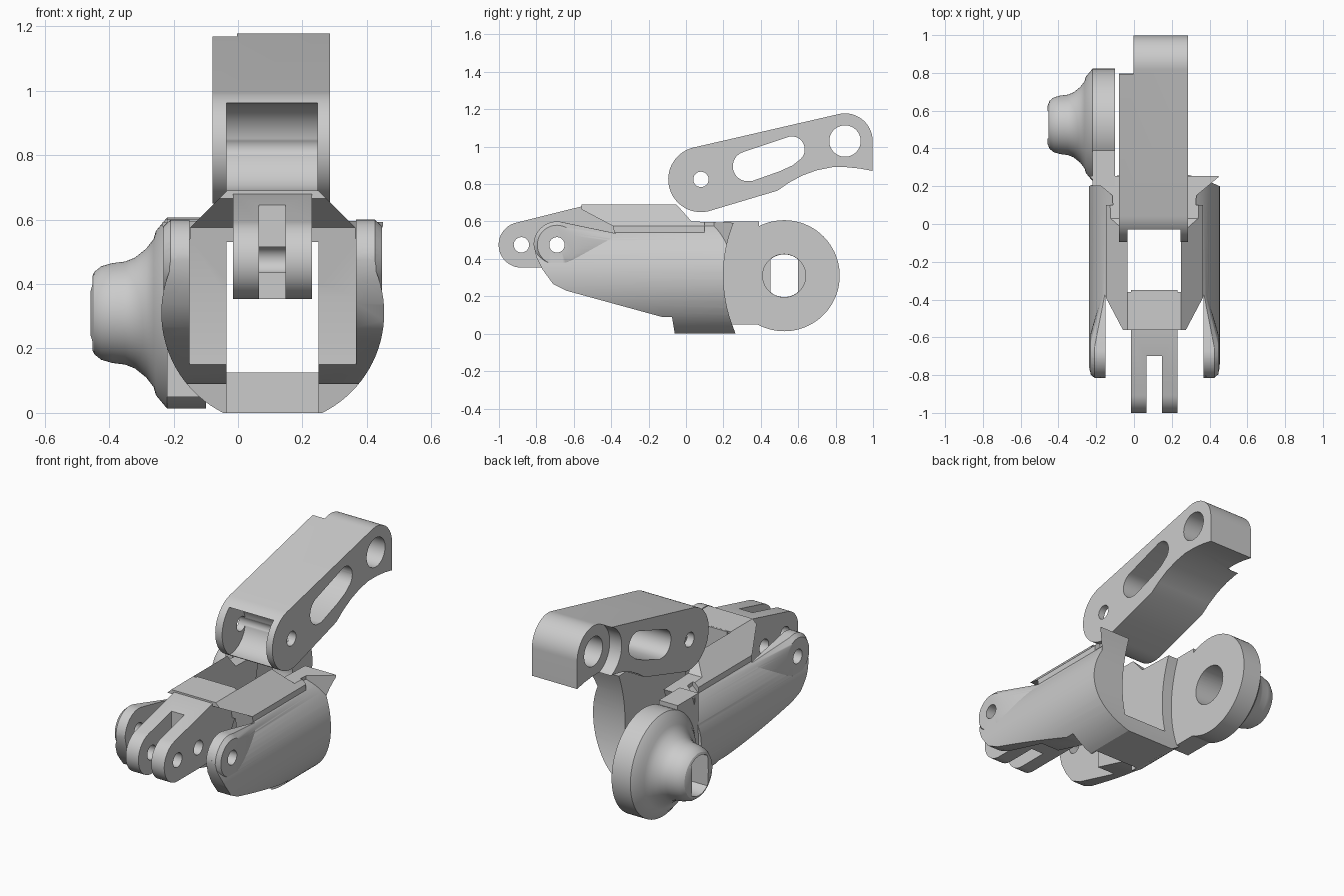
import bpy, bmesh, math
from mathutils import Vector

if "Cube" in bpy.data.objects:
    bpy.data.objects.remove(bpy.data.objects["Cube"], do_unlink=True)

grey = bpy.data.materials.new("plain_grey")
grey.use_nodes = True
grey.diffuse_color = (0.6, 0.6, 0.6, 1)
grey.node_tree.nodes["Principled BSDF"].inputs["Base Color"].default_value = (0.6, 0.6, 0.6, 1)
MID = 0.108  # mirror plane of the body


def finish(name, bm):
    bmesh.ops.recalc_face_normals(bm, faces=bm.faces)
    mesh = bpy.data.meshes.new(name)
    bm.to_mesh(mesh)
    bm.free()
    mesh.materials.append(grey)
    ob = bpy.data.objects.new(name, mesh)
    bpy.context.collection.objects.link(ob)
    return ob


def place(axis, d, p):
    return {"x": (d, p[0], p[1]), "y": (p[0], d, p[1]), "z": (p[0], p[1], d)}[axis]


def prism(name, axis, pts, a, b):
    bm = bmesh.new()
    low, high = [[bm.verts.new(place(axis, d, p)) for p in pts] for d in (a, b)]
    bm.faces.new(low)
    bm.faces.new(high)
    for i in range(len(pts)):
        j = (i + 1) % len(pts)
        bm.faces.new((low[i], low[j], high[j], high[i]))
    return finish(name, bm)


def arc(c, r, start=0, end=360, n=48):
    full = end - start == 360
    angles = [math.radians(start + (end - start) * i / (n if full else n - 1)) for i in range(n)]
    return [(c[0] + r * math.cos(t), c[1] + r * math.sin(t)) for t in angles]


def box(name, x, y, z):
    return prism(name, "x", [(y[0], z[0]), (y[1], z[0]), (y[1], z[1]), (y[0], z[1])], *x)


def combine(ob, other, op):
    mod = ob.modifiers.new(op, "BOOLEAN")
    mod.operation, mod.solver, mod.object = op, "EXACT", other
    bpy.context.view_layer.objects.active = ob
    bpy.ops.object.modifier_apply(modifier=mod.name)
    bpy.data.objects.remove(other, do_unlink=True)


def cut(ob, *others):
    for other in others:
        combine(ob, other, "DIFFERENCE")


def join(ob, *others):
    for other in others:
        combine(ob, other, "UNION")


def hole(c, r, a=-1, b=1):
    return prism("hole", "x", arc(c, r), a, b)


def smooth(ob):
    bpy.ops.object.select_all(action="DESELECT")
    ob.select_set(True)
    bpy.context.view_layer.objects.active = ob
    bpy.ops.object.shade_smooth_by_angle(angle=math.radians(28))


def flip(x, side):
    return MID + side * (x - MID)


def ear_boss(side):
    # raised pad that sinks into the body toward the rear
    bm = bmesh.new()
    for c, r, a, b in (((-0.69, 0.475), 0.125, 0.367, 0.425), ((-0.69, 0.475), 0.105, 0.367, 0.447),
                       ((-0.4, 0.45), 0.09, 0.3, 0.37)):
        for x in (a, b):
            for p in arc(c, r, n=40):
                bm.verts.new((flip(x, side), *p))
    res = bmesh.ops.convex_hull(bm, input=bm.verts)
    loose = [v for v in bm.verts if not v.link_faces]
    bmesh.ops.delete(bm, geom=loose, context="VERTS")
    return finish("boss", bm)


def flare(side):
    plan = [(0.26, 0), (0.325, 0.02), (0.33, 0.15), (0.45, 0.25), (0.43, 0.275), (0.26, 0.275)]
    return prism("flare", "z", [(flip(x, side), y) for x, y in plan], 0.31, 0.6)


# Body: round barrel with a chamfered roof, ears and rear flares
body = prism("body", "y", arc((MID, 0.31), 0.346, n=96), -0.85, 0.3)
half = [(0.25, 0.69), (0.365, 0.575), (0.365, 0.3)]
roof = half + [(flip(x, -1), z) for x, z in reversed(half)]
join(body, prism("roof", "y", roof, -0.57, 0.1))
for s in (1, -1):
    join(body, ear_boss(s), flare(s))
side_outline = [(-0.815, 0.475), (-0.8, 0.41), (-0.765, 0.34), (-0.71, 0.265), (-0.64, 0.23),
                (-0.13, 0.09), (-0.075, 0.09), (-0.06, 0), (0.265, 0)]
side_outline += [(2 * 0.955 - y, z) for y, z in arc((0.955, 0.31), 0.755, -22, 22, 16)]
side_outline += [(0.03, 0.6), (-0.05, 0.69), (-0.56, 0.69), (-0.585, 0.62)]
side_outline += arc((-0.69, 0.475), 0.125, 90, 180, 12)[:-1]
combine(body, prism("outline", "x", side_outline, -1, 1), "INTERSECT")
# Gap between the ears, then the open channel
gap = [(-1, -0.1), (-0.35, -0.1), (-0.35, 0.36), (-0.39, 0.575), (-0.56, 0.665), (-0.56, 0.8), (-1, 0.8)]
cut(body, prism("gap", "x", gap, -0.151, 0.367),
    box("channel", (-0.035, 0.25), (-0.35, 0.6), (0.125, 1)),
    box("floor_opening", (-0.035, 0.25), (-0.36, -0.02), (-1, 0.9)),
    box("front_opening", (-0.035, 0.25), (-1, -0.3), (-1, 0.53)))
# Neck that carries the disc
join(body, box("neck", (-0.22, -0.1), (0.2, 0.39), (0.05, 0.6)))
cut(body, hole((-0.69, 0.475), 0.041))
smooth(body)

# Front tongue: slotted fork with a rounded nose
nose = arc((-0.88, 0.475), 0.122, 104, 270, 24)
tongue = prism("front_tongue", "x", nose + [(-0.45, 0.353), (-0.35, 0.53), (-0.35, 0.69), (-0.56, 0.68)],
               -0.016, 0.23)
slot = [(-1.1, 0.2), (-0.7, 0.2), (-0.7, 0.8), (-1.1, 0.8)]
cut(tongue, prism("slot", "x", slot, 0.065, 0.147),
    hole((-0.88, 0.475), 0.041), hole((-0.69, 0.475), 0.041))
smooth(tongue)

# Side disc with a domed hub, turned about x
AXIS = (0.525, 0.31)
profile = [(-0.1, 0), (-0.1, 0.297), (-0.22, 0.297), (-0.255, 0.255), (-0.262, 0.23), (-0.285, 0.2),
           (-0.32, 0.172), (-0.35, 0.16), (-0.39, 0.155), (-0.425, 0.145), (-0.447, 0.127), (-0.458, 0.1),
           (-0.46, 0)]
bm = bmesh.new()
path = [bm.verts.new((x, AXIS[0], AXIS[1] + r)) for x, r in profile]
edges = [bm.edges.new(pair) for pair in zip(path, path[1:])]
bmesh.ops.spin(bm, geom=path + edges, cent=(0, *AXIS), axis=(1, 0, 0), angle=math.tau, steps=72)
bmesh.ops.remove_doubles(bm, verts=bm.verts, dist=0.0005)
disc = finish("side_disc", bm)
# Round bore on the inner side, flat-sided bore through the hub
flats = arc(AXIS, 0.114, 50, 130, 16) + arc(AXIS, 0.114, 230, 310, 16)
cut(disc, hole(AXIS, 0.115, -0.3, 0), prism("flat_bore", "x", flats, -0.6, -0.2))
smooth(disc)

# Lever arm
PIVOT, TIP = (0.08, 0.825), (0.85, 1.03)
outline = arc(PIVOT, 0.175, 103, 283, 32)
outline += [(0.49, 0.765), (0.55, 0.807), (0.62, 0.845), (0.7, 0.874), (0.78, 0.89), (0.86, 0.89),
            (0.93, 0.883), (0.998, 0.87)]
outline += arc(TIP, 0.148, 0, 103, 24)
arm = prism("lever_arm", "x", outline, -0.079, 0.286)
# Fork at the pivot end
fork = arc((-0.02, 0.825), 0.137, -90, 90, 24) + [(-0.3, 0.962), (-0.3, 0.688)]
window = (arc((0.565, 0.985), 0.07, -45, 100, 14) + arc((0.33, 0.895), 0.08, 105, 255, 14)
          + [(0.35, 0.815), (0.5, 0.868), (0.57, 0.9)])
relief = arc(TIP, 0.15, 90, 270, 24) + [(1.2, 0.7), (1.2, 1.3), (0.85, 1.3)]
cut(arm, prism("fork", "x", fork, -0.035, 0.247), hole(PIVOT, 0.041), hole(TIP, 0.084),
    prism("window", "x", window, -1, 1), prism("relief", "x", relief, -0.5, -0.003))
smooth(arm)
